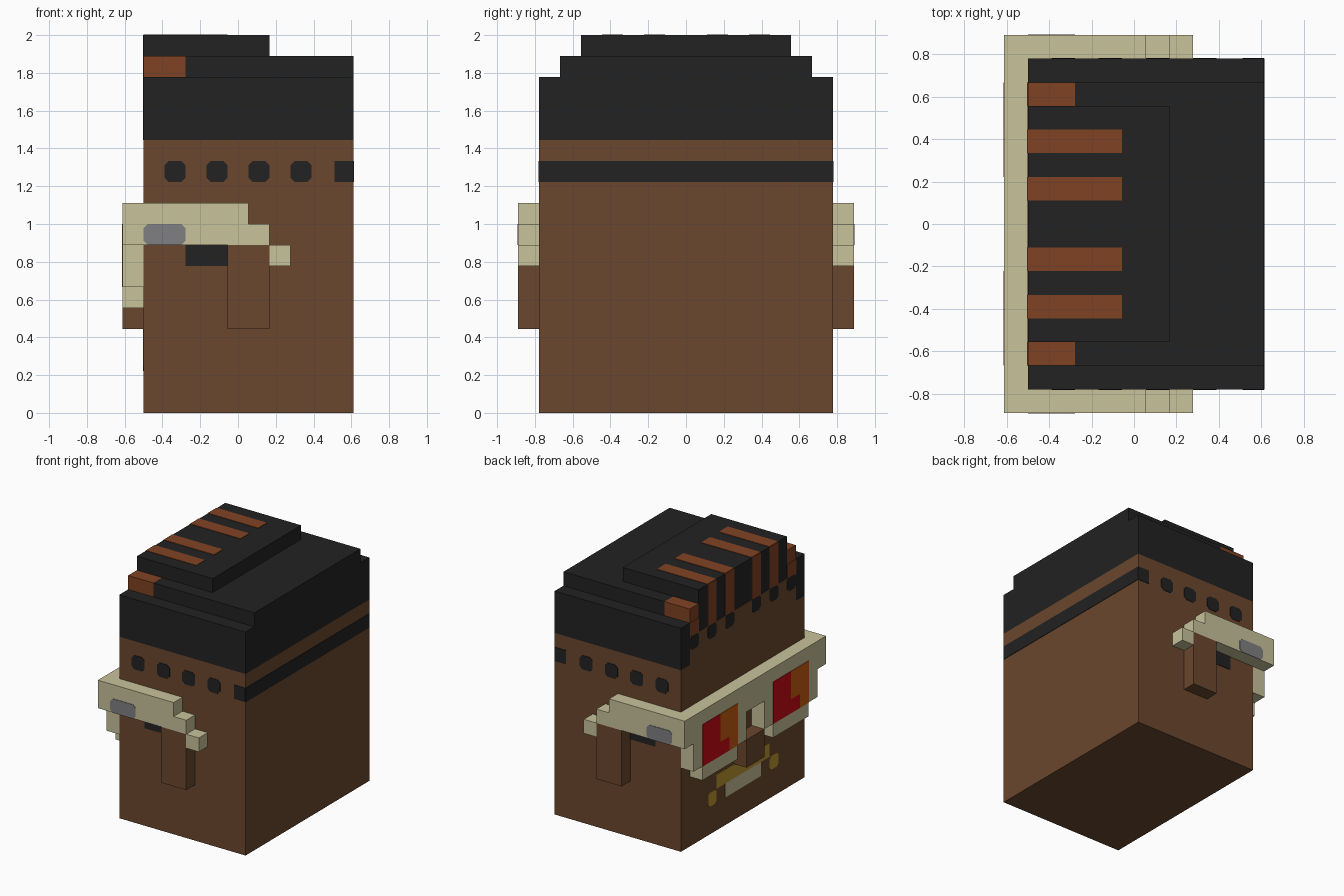
import bpy
import bmesh
from mathutils import Vector

U = 1 / 9                       # one block
ORIGIN = Vector((-5.5, -8, 0))  # corner of the block grid
LIFT = 0.035                    # plate thickness in blocks

cube = bpy.data.objects.get("Cube")
if cube:
    bpy.data.objects.remove(cube)


def material(name, hex_code):
    def linear(c):
        return c / 12.92 if c <= 0.04045 else ((c + 0.055) / 1.055) ** 2.4
    rgb = [linear(int(hex_code[n:n + 2], 16) / 255) for n in (0, 2, 4)]
    mat = bpy.data.materials.new(name)
    mat.use_nodes = True
    mat.diffuse_color = (*rgb, 1)
    bsdf = next(n for n in mat.node_tree.nodes if n.type == "BSDF_PRINCIPLED")
    bsdf.inputs["Base Color"].default_value = (*rgb, 1)
    bsdf.inputs["Roughness"].default_value = 0.9
    return mat


SKIN = material("brown skin", "6B472D")
HAIR = material("black hair", "222222")
RUST = material("rust orange", "804223")
CREAM = material("cream", "C8C29A")
GREY = material("grey", "808082")
RED = material("lens red", "CC0A12")
AMBER = material("lens amber", "C85C10")
GOLD = material("gold", "BE9630")


def blocks(name, mat, boxes, round_axis=None):
    """One object from boxes (x0, x1, y0, y1, z0, z1) given in blocks."""
    bm = bmesh.new()
    for x0, x1, y0, y1, z0, z1 in boxes:
        lo, hi = Vector((x0, y0, z0)), Vector((x1, y1, z1))
        verts = bmesh.ops.create_cube(bm, size=1)["verts"]
        for v in verts:
            v.co = (ORIGIN + (lo + hi) / 2 + v.co * (hi - lo)) * U
    if round_axis is not None:
        edges = [e for e in bm.edges
                 if abs((e.verts[0].co - e.verts[1].co).normalized()[round_axis]) > 0.9]
        bmesh.ops.bevel(bm, geom=edges, offset=0.2 * U, segments=1, affect="EDGES")
    mesh = bpy.data.meshes.new(name)
    bm.to_mesh(mesh)
    bm.free()
    mesh.materials.append(mat)
    obj = bpy.data.objects.new(name, mesh)
    bpy.context.collection.objects.link(obj)
    return obj


def both(boxes):
    """The boxes plus their mirror images across the middle of y."""
    return boxes + [(a, b, 16 - d, 16 - c, e, f) for a, b, c, d, e, f in boxes]


def face_plates(name, mat, x, rects, lift=LIFT, round_axis=None):
    """Thin plates on a surface facing -x; rects are (y0, y1, z0, z1)."""
    return blocks(name, mat, [(x - lift, x, *r) for r in rects], round_axis)


# Head and stepped hair
blocks("head", SKIN, [(1, 11, 1, 15, 0, 13)])
blocks("hair_base", HAIR, [(1, 11, 1, 15, 13, 16)])
blocks("hair_middle", HAIR, [(3, 11, 2, 14, 16, 17), (1, 3, 3, 13, 16, 17)])
blocks("hair_top", HAIR, [(1, 7, 3, 13, 17, 18)])
blocks("hair_corner", RUST, both([(1, 3, 2, 3, 16, 17)]))

# Rust stripes over the top and down the brow
stripes = [4, 6, 9, 11]
blocks("top_stripe", RUST, [(1, 5, y, y + 1, 18, 18 + LIFT) for y in stripes])
face_plates("brow_stripe", RUST, 1, [(y, y + 1, 15, 18) for y in stripes])
face_plates("corner_stripe", RUST, 1, [(y, y + 1, 15, 16) for y in (2, 13)])

# Forehead with hair tips below each stripe
face_plates("forehead", SKIN, 1, [(2, 14, 13, 15)], LIFT / 2)
face_plates("hair_tip", HAIR, 1,
            [(y, y + 1, 14, 15) for y in [2] + stripes + [13]], LIFT, 0)

# Shaved pattern on the sides and the band behind
blocks("side_dot", HAIR,
       both([(x, x + 1, 1 - LIFT, 1, 11, 12) for x in range(2, 10, 2)]), 1)
blocks("side_dot_end", HAIR, both([(10.1, 11, 1 - LIFT, 1, 11, 12)]))
blocks("back_band", HAIR, [(11, 11 + LIFT, 1, 15, 11, 12)])
blocks("sideburn", HAIR, both([(3, 5, 1 - LIFT, 1, 7, 8)]))

# Ears and nose
blocks("ear", SKIN, both([(5, 7, 0, 1, 4, 8)]))
blocks("nose", SKIN, [(0, 1, 7, 9, 4, 6)])

# Glasses frame: brow bar, stepped rims, temples
blocks("glasses_bar", CREAM, [(0, 1, 0, 16, 8, 10)])
blocks("glasses_rim", CREAM, both([(0, 1, 1, 7, 6, 8), (0, 1, 2, 6, 5, 6)]))
blocks("glasses_temple", CREAM,
       both([(1, 6, 0, 1, 9, 10), (1, 7, 0, 1, 8, 9), (7, 8, 0, 1, 7, 8)]))
blocks("temple_inlay", GREY, both([(1, 3, -LIFT, 0, 8, 9)]), 1)

# Two-tone lenses, same pattern on each side
for y in (2, 10):
    face_plates("lens_red", RED, 0, [(y + 2, y + 4, 6, 9), (y + 1, y + 2, 6, 7)])
    face_plates("lens_amber", AMBER, 0, [(y, y + 2, 7, 9), (y, y + 1, 6, 7)])

# Moustache and teeth
face_plates("moustache", GOLD, 1, [(5, 11, 3, 4)])
face_plates("moustache_end", GOLD, 1, [(4, 5, 2, 3), (11, 12, 2, 3)], LIFT, 0)
face_plates("teeth", CREAM, 1, [(6, 10, 2, 3)])
